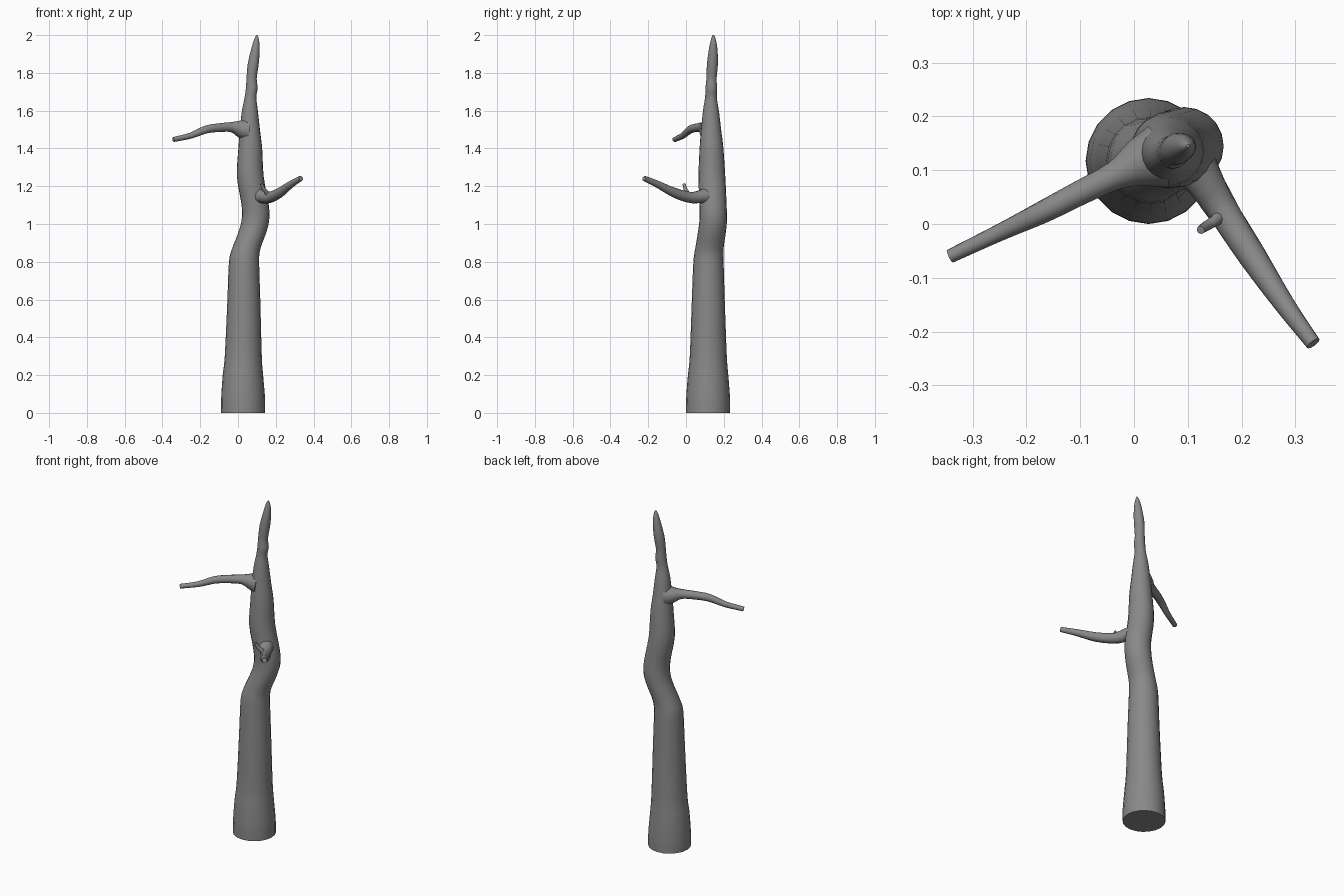
import bpy, bmesh, math
from mathutils import Vector

if "Cube" in bpy.data.objects:
    bpy.data.objects.remove(bpy.data.objects["Cube"])

bark = bpy.data.materials.new("grey_bark")
bark.use_nodes = True
GREY = (0.25, 0.25, 0.25, 1)
bark.diffuse_color = GREY
bark.node_tree.nodes["Principled BSDF"].inputs["Base Color"].default_value = GREY


def resample(points, steps):
    """Smooth a path of (x, y, z, radius) with a Catmull-Rom spline."""
    p = [Vector(q) for q in points]
    p = [p[0] * 2 - p[1]] + p + [p[-1] * 2 - p[-2]]
    out = []
    for a, b, c, d in zip(p, p[1:], p[2:], p[3:]):
        for i in range(steps):
            t = i / steps
            out.append(0.5 * (2 * b + (c - a) * t + (2 * a - 5 * b + 4 * c - d) * t * t
                              + (3 * b - a - 3 * c + d) * t ** 3))
    return out + [p[-2]]


def limb(name, points, sides, steps=3, level=False):
    """Loft round rings along a tapering path and cap both ends."""
    path = resample(points, steps)
    bm = bmesh.new()
    rings = []
    for i, q in enumerate(path):
        axis = (path[min(i + 1, len(path) - 1)] - path[max(i - 1, 0)]).to_3d().normalized()
        if level:
            axis = Vector((0, 0, 1))
        u = Vector((0, 1, 0)).cross(axis).normalized()
        v = axis.cross(u)
        rings.append([bm.verts.new(q.to_3d() + q.w * (u * math.cos(a) + v * math.sin(a)))
                      for a in (math.tau * k / sides for k in range(sides))])
    for lo, hi in zip(rings, rings[1:]):
        for k in range(sides):
            n = (k + 1) % sides
            bm.faces.new((lo[k], lo[n], hi[n], hi[k]))
    bm.faces.new(rings[0][::-1])
    bm.faces.new(rings[-1])
    bmesh.ops.recalc_face_normals(bm, faces=bm.faces)
    mesh = bpy.data.meshes.new(name)
    bm.to_mesh(mesh)
    bm.free()
    mesh.materials.append(bark)
    obj = bpy.data.objects.new(name, mesh)
    bpy.context.collection.objects.link(obj)
    bpy.ops.object.select_all(action='DESELECT')
    obj.select_set(True)
    bpy.context.view_layer.objects.active = obj
    bpy.ops.object.shade_smooth_by_angle(angle=math.radians(50))
    return obj


# Trunk: flared foot, kink at mid height, knobbly pointed tip
limb("trunk", [
    (.027, .117, 0, .117), (.027, .117, .08, .116), (.026, .117, .2, .107),
    (.028, .118, .3, .098), (.031, .118, .6, .087), (.032, .119, .8, .08),
    (.044, .124, .87, .075), (.074, .136, .95, .074), (.092, .144, 1.02, .073),
    (.091, .143, 1.1, .072), (.065, .137, 1.25, .071), (.065, .135, 1.4, .063),
    (.063, .133, 1.5, .053), (.063, .132, 1.6, .042), (.066, .132, 1.67, .031),
    (.073, .134, 1.72, .031), (.072, .135, 1.77, .027), (.081, .14, 1.85, .029),
    (.093, .144, 1.93, .022), (.098, .145, 1.98, .012), (.1, .145, 2, .003),
], 20, level=True)

# High branch towards the right side
limb("right_branch", [
    (.045, .125, 1.5, .06), (.008, .112, 1.505, .045), (-.035, .09, 1.513, .027),
    (-.1, .058, 1.51, .023), (-.17, .022, 1.5, .021), (-.25, -.016, 1.468, .016),
    (-.342, -.06, 1.447, .013),
], 12)

# Low branch reaching forward on the left side
limb("left_branch", [
    (.1, .125, 1.15, .05), (.132, .078, 1.145, .036), (.165, .025, 1.14, .03),
    (.22, -.06, 1.165, .026), (.28, -.15, 1.21, .019), (.333, -.222, 1.242, .014),
], 12)

# Small twig on the low branch
limb("twig", [
    (.168, .02, 1.14, .016), (.15, .006, 1.17, .011), (.136, -.003, 1.185, .01),
    (.124, -.011, 1.212, .008),
], 8)
